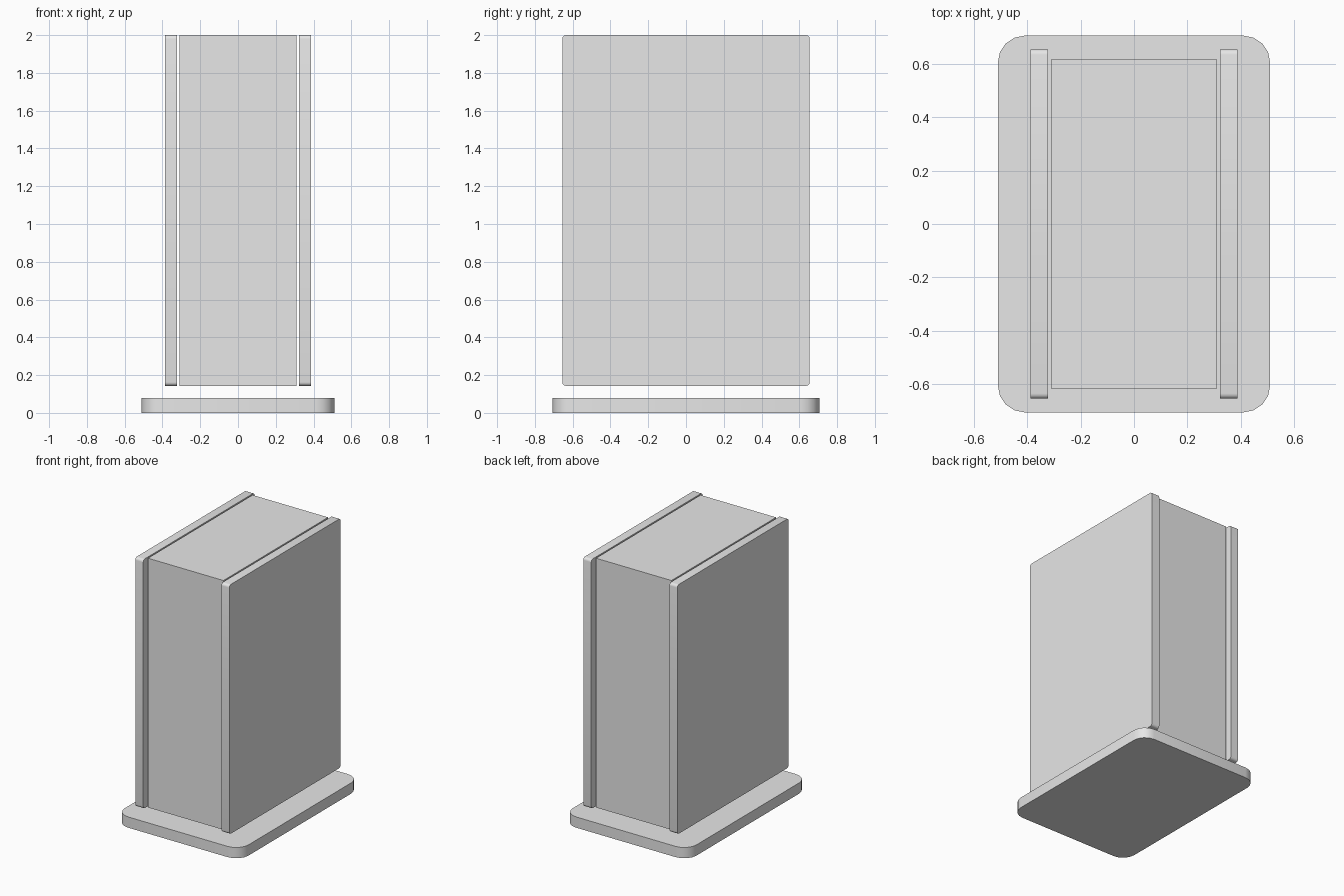
import bpy
import bmesh

cube = bpy.data.objects.get("Cube")
if cube:
    bpy.data.objects.remove(cube, do_unlink=True)

grey = bpy.data.materials.new("light_grey")
grey.use_nodes = True
colour = (0.8, 0.8, 0.8, 1)
grey.diffuse_color = colour
grey.node_tree.nodes["Principled BSDF"].inputs["Base Color"].default_value = colour


def block(name, size, centre, axis=None, radius=0, segments=4):
    """Box whose edges parallel to the given axis are rounded."""
    bm = bmesh.new()
    bmesh.ops.create_cube(bm, size=1)
    bmesh.ops.scale(bm, vec=size, verts=bm.verts)
    if axis is not None:
        edges = [e for e in bm.edges
                 if abs(e.verts[0].co[axis] - e.verts[1].co[axis]) > 1e-4]
        bmesh.ops.bevel(bm, geom=edges, offset=radius, segments=segments,
                        profile=0.5, affect='EDGES')
    mesh = bpy.data.meshes.new(name)
    bm.to_mesh(mesh)
    bm.free()
    mesh.materials.append(grey)
    obj = bpy.data.objects.new(name, mesh)
    obj.location = centre
    bpy.context.collection.objects.link(obj)
    if axis is not None:
        bpy.ops.object.select_all(action='DESELECT')
        obj.select_set(True)
        bpy.context.view_layer.objects.active = obj
        bpy.ops.object.shade_smooth_by_angle()
    return obj


bottom, top = 0.143, 2.0
height, middle = top - bottom, (top + bottom) / 2

# Base plate with rounded corners
block("base_plate", (1.02, 1.412, 0.08), (0, 0, 0.04), axis=2, radius=0.1)

# Central body, raised above the base
block("body", (0.622, 1.232, height), (0, 0, middle))

# Side panels, separated from the body by a narrow gap
for side, sign in (("left", 1), ("right", -1)):
    block(side + "_panel", (0.065, 1.31, height),
          (sign * 0.355, 0, middle), axis=0, radius=0.02)
